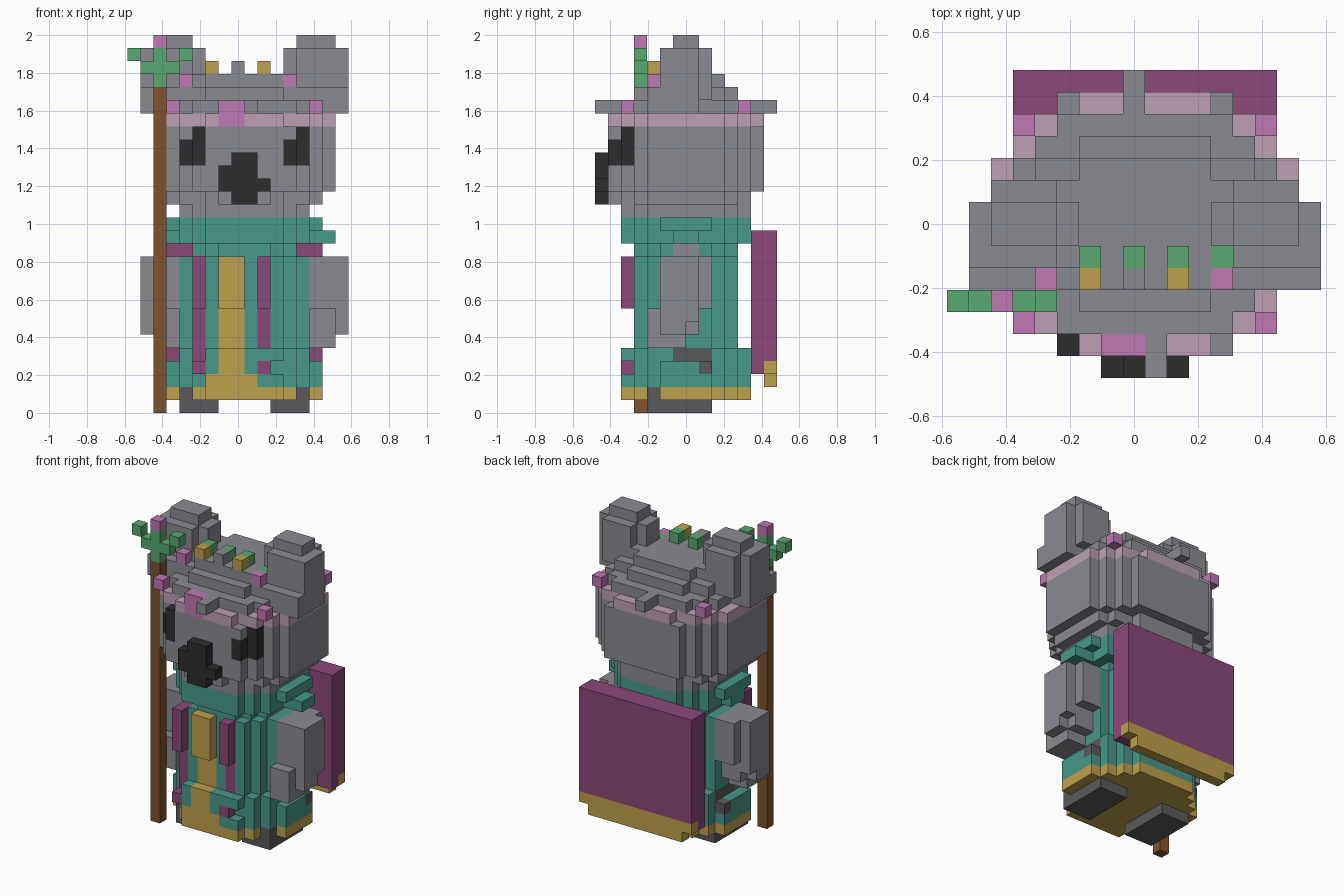
import bpy, bmesh
from mathutils import Vector

U = 2 / 29                      # size of one cube
CX, CY = 9, 7                   # body axis in cube units

cube = bpy.data.objects.get("Cube")
if cube:
    bpy.data.objects.remove(cube)


def make_material(name, rgb):
    lin = [((c / 255 + 0.055) / 1.055) ** 2.4 for c in rgb] + [1.0]
    m = bpy.data.materials.new(name)
    m.use_nodes = True
    m.diffuse_color = lin
    m.node_tree.nodes["Principled BSDF"].inputs["Base Color"].default_value = lin
    return m


COLORS = {
    "fur_grey": (138, 138, 146), "robe_teal": (72, 152, 138),
    "cape_purple": (140, 72, 120), "trim_gold": (190, 161, 76),
    "wood_brown": (126, 84, 46), "nose_black": (45, 45, 46),
    "shoe_grey": (90, 90, 92), "band_mauve": (188, 160, 180),
    "flower_orchid": (192, 120, 180), "leaf_green": (88, 170, 112),
}
MATS = {n: make_material(n, c) for n, c in COLORS.items()}

grid = {}                       # cell -> (part, colour); later parts replace earlier


def box(part, color, xs, ys, zs, mirror=False):
    """Fill an inclusive range of cells, optionally on both sides."""
    for i in range(xs[0], xs[-1] + 1):
        for j in range(ys[0], ys[-1] + 1):
            for k in range(zs[0], zs[-1] + 1):
                grid[i, j, k] = (part, color)
                if mirror:
                    grid[2 * CX - 1 - i, j, k] = (part, color)


def disc(part, color, rx, ry, zs):
    """Fill an elliptical slab around the body axis."""
    for i in range(18):
        for j in range(15):
            if ((i + .5 - CX) / rx) ** 2 + ((j + .5 - CY) / ry) ** 2 <= 1:
                box(part, color, [i], [j], zs)


# Robe: hem, skirt, body, neck and collar
disc("hem", "trim_gold", 6, 5.2, [1])
disc("robe", "robe_teal", 6, 5.2, [2, 3])
disc("robe", "robe_teal", 5.5, 5.2, [4])
disc("robe", "robe_teal", 5.3, 4.2, [5, 11])
disc("robe", "robe_teal", 4.2, 4.1, [12])
disc("collar", "robe_teal", 5.6, 5.2, [13])
disc("collar", "robe_teal", 6, 5.2, [14])
box("collar", "robe_teal", [14, 15], [6, 7], [13])
box("hip_patch", "shoe_grey", [13], [6, 8], [4], True)
box("hip_patch", "shoe_grey", [14], [8], [3], True)
grid.pop((11, 2, 3), None)

# Feet
box("foot", "shoe_grey", [11, 13], [4, 8], [0, 1], True)

# Front trim: gold panel between two purple stripes
box("gold_panel", "trim_gold", [7, 8], [3], [2, 11])
box("gold_panel", "trim_gold", [7, 8], [2], [8, 11])
box("gold_panel", "trim_gold", [7, 8], [2], [1, 4])
box("gold_panel", "trim_gold", [6, 9], [2], [2])
for x in (5, 10):
    box("robe_stripe", "cape_purple", [x], [3], [3, 11])
    box("robe_stripe", "cape_purple", [x], [2], [8, 11])
    box("robe_stripe", "cape_purple", [x], [2], [3])

# Cape
box("cape", "cape_purple", [3, 14], [12], [3, 13])
box("cape", "cape_purple", [3, 14], [13], [4, 13])
box("cape_trim", "trim_gold", [3, 14], [13], [3])
box("cape_trim", "trim_gold", [4, 13], [13], [2])

# Arms
box("arm", "fur_grey", [12], [6, 7], [12], True)
box("arm", "fur_grey", [14, 15], [5, 8], [8, 11], True)
box("arm", "fur_grey", [16], [5, 7], [7, 11], True)
box("arm", "fur_grey", [14, 15], [4, 7], [6, 7], True)
box("arm", "fur_grey", [14, 15], [4, 6], [5], True)
box("arm", "fur_grey", [16], [5, 6], [6], True)

# Head from chin to crown
disc("head", "fur_grey", 5.3, 5.2, [15])
disc("head", "fur_grey", 6.3, 5.3, [16])
disc("head", "fur_grey", 7.2, 6.3, [17, 21])
disc("headband", "band_mauve", 7.2, 6.1, [22])
disc("head", "fur_grey", 6.2, 5.5, [23])
disc("head", "fur_grey", 5.6, 4.3, [24])
disc("head", "fur_grey", 4.2, 3.2, [25])
box("head", "fur_grey", [7, 10], [1], [16])

# Ears
box("ear", "fur_grey", [14, 16], [4, 7], [23, 24], True)
box("ear", "fur_grey", [13, 15], [5, 8], [24, 27], True)
box("ear", "fur_grey", [16], [5, 7], [25, 27], True)
box("ear", "fur_grey", [12], [6, 7], [26, 27], True)
box("ear", "fur_grey", [13, 15], [6, 7], [28], True)

# Eyes and nose
box("eye", "nose_black", [5], [1], [19, 21])
box("eye", "nose_black", [4], [2], [19, 20])
box("eye", "nose_black", [13], [2], [19, 21])
box("eye", "nose_black", [12], [1], [19, 20])
box("nose", "nose_black", [8, 9], [0], [16, 19])
box("nose", "nose_black", [7], [0], [17, 18])
box("nose", "nose_black", [10], [0], [17])

# Flowers and studs on the headband
box("band_flower", "flower_orchid", [7, 8], [1], [22, 23])
for y in (2, 11):
    box("band_flower", "flower_orchid", [14], [y], [23], True)
box("band_stud", "fur_grey", [9], [0, 1], [23])
box("band_stud", "fur_grey", [8], [12, 13], [23])

# Crown of leaves and flowers
for x, color in ((6, "trim_gold"), (8, "fur_grey"), (10, "trim_gold")):
    box("crown_flower", color, [x], [4], [26])
    box("crown_leaf", "leaf_green", [x], [5], [26])
for x in (4, 12):
    box("crown_flower", "flower_orchid", [x], [4], [25])
box("crown_leaf", "leaf_green", [12], [5], [25])

# Staff with sprouting top
box("staff", "wood_brown", [2], [3], [0, 24])
box("staff_leaf", "leaf_green", [2], [3], [25, 27])
for d in (1, 2):
    for x in (2 - d, 2 + d):
        box("staff_leaf", "leaf_green", [x], [3], [25 + d])
box("staff_flower", "flower_orchid", [2], [3], [28])


def build(part, color):
    """Make one object from the outer faces of a part's cells."""
    bm = bmesh.new()
    verts = {}

    def vert(p):
        if p not in verts:
            verts[p] = bm.verts.new(((p[0] - 8.5) * U, (p[1] - 7) * U, p[2] * U))
        return verts[p]

    for cell, tag in grid.items():
        if tag != (part, color):
            continue
        for a in range(3):
            b, c = (a + 1) % 3, (a + 2) % 3
            for side in (0, 1):
                near = list(cell)
                near[a] += 2 * side - 1
                if tuple(near) in grid:
                    continue
                ring = []
                for s, t in ((0, 0), (1, 0), (1, 1), (0, 1)):
                    p = list(cell)
                    p[a] += side
                    p[b] += s
                    p[c] += t
                    ring.append(vert(tuple(p)))
                bm.faces.new(ring if side else ring[::-1])
    # Merge flat areas into larger faces
    bmesh.ops.dissolve_limit(bm, angle_limit=0.01, verts=bm.verts[:], edges=bm.edges[:])
    mesh = bpy.data.meshes.new(part)
    bm.to_mesh(mesh)
    bm.free()
    mesh.materials.append(MATS[color])
    bpy.context.collection.objects.link(bpy.data.objects.new(part, mesh))


for part, color in sorted(set(grid.values())):
    build(part, color)
